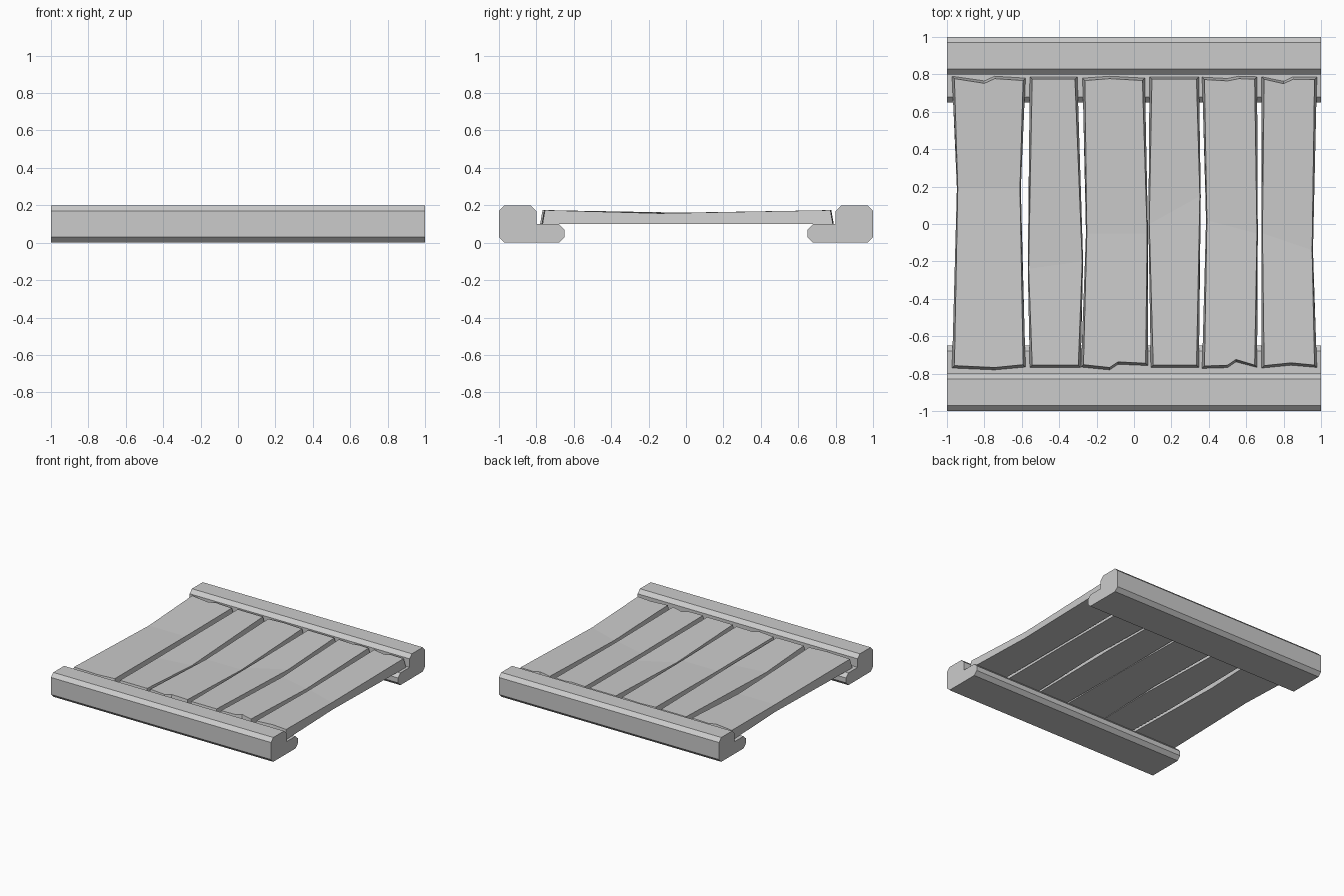
import bpy
import bmesh

if "Cube" in bpy.data.objects:
    bpy.data.objects.remove(bpy.data.objects["Cube"])


def make_object(name, bm):
    bmesh.ops.recalc_face_normals(bm, faces=bm.faces)
    mesh = bpy.data.meshes.new(name)
    bm.to_mesh(mesh)
    bm.free()
    obj = bpy.data.objects.new(name, mesh)
    bpy.context.collection.objects.link(obj)
    return obj


# Side rails: chamfered L profile (y, z) swept along x
RAIL = [(-1, .03), (-.97, 0), (-.68, 0), (-.65, .03), (-.65, .07), (-.68, .1),
        (-.8, .1), (-.8, .17), (-.83, .2), (-.97, .2), (-1, .17)]


def rail(name, side):
    bm = bmesh.new()
    ends = [[bm.verts.new((x, -side * y, z)) for y, z in RAIL] for x in (-1, 1)]
    for loop in ends:
        bm.faces.new(loop)
    a, b = ends
    for i in range(len(a)):
        j = (i + 1) % len(a)
        bm.faces.new((a[i], a[j], b[j], b[i]))
    make_object(name, bm)


rail("front_rail", -1)
rail("back_rail", 1)


# Planks: tapered slabs with ragged ends, waisted sides and a sagging top
def plank(name, front, back, left, right):
    bm = bmesh.new()
    outline = front + [right] + back[::-1] + [left]
    n, nf = len(outline), len(front)
    ends_x = {front[0]: 1, back[0]: 1, front[-1]: -1, back[-1]: -1}
    low = [bm.verts.new((x, y, .1)) for x, y in outline]
    high = []
    for p in outline:
        x, y = p
        if p in (left, right):
            high.append(bm.verts.new((x + (.005 if p == left else -.005), y, .157)))
        else:
            dy = .013 if p in front else -.013
            high.append(bm.verts.new((x + .013 * ends_x.get(p, 0), y + dy, .174)))
    bm.faces.new(low[::-1])
    bm.faces.new(high[:nf + 1] + [high[-1]])
    bm.faces.new(high[nf:])
    for i in range(n):
        j = (i + 1) % n
        bm.faces.new((low[i], low[j], high[j], high[i]))
    make_object(name, bm)


# front end points, back end points, left waist, right waist
PLANKS = [
    ([(-.973, -.77), (-.745, -.78), (-.58, -.765)],
     [(-.973, .79), (-.8, .765), (-.745, .79), (-.58, .78)], (-.947, .19), (-.605, .19)),
    ([(-.557, -.767), (-.285, -.767)],
     [(-.557, .787), (-.303, .787)], (-.568, -.24), (-.272, -.2)),
    ([(-.283, -.765), (-.13, -.78), (-.085, -.75), (.075, -.757)],
     [(-.275, .78), (-.13, .79), (.058, .78)], (-.257, -.05), (.075, -.05)),
    ([(.09, -.767), (.347, -.767)],
     [(.083, .787), (.347, .787)], (.077, 0), (.357, .15)),
    ([(.364, -.772), (.5, -.768), (.545, -.737), (.658, -.767)],
     [(.364, .785), (.5, .778), (.56, .79), (.658, .787)], (.385, .02), (.662, -.05)),
    ([(.683, -.77), (.84, -.755), (.978, -.767)],
     [(.683, .787), (.8, .763), (.85, .787), (.978, .785)], (.682, -.05), (.957, -.14)),
]
for i, spec in enumerate(PLANKS):
    plank(f"plank_{i + 1}", *spec)
